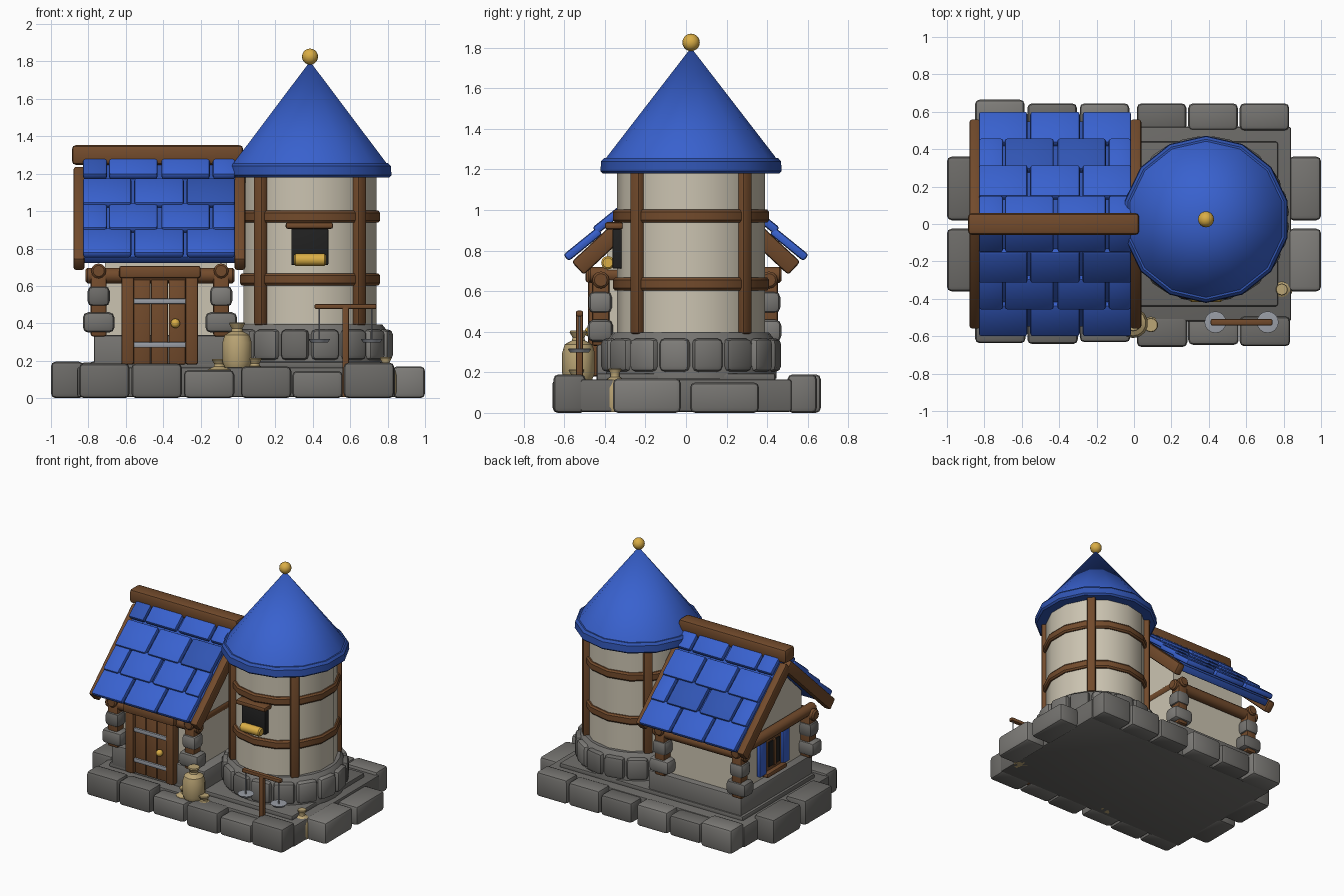
import bpy, bmesh, math, random
from mathutils import Vector, Matrix

if "Cube" in bpy.data.objects:
    bpy.data.objects.remove(bpy.data.objects["Cube"])
random.seed(4)

def mat(name, c):
    m = bpy.data.materials.new(name)
    m.diffuse_color = (*c, 1)
    m.use_nodes = True
    m.node_tree.nodes["Principled BSDF"].inputs["Base Color"].default_value = m.diffuse_color
    return m

WOOD = mat("wood", (0.17, 0.07, 0.025))
BLUE = mat("blue_tile", (0.04, 0.12, 0.62))
DEEP = mat("blue_dark", (0.03, 0.09, 0.45))
WALL = mat("plaster", (0.60, 0.55, 0.44))
GOLD = mat("gold", (0.70, 0.42, 0.06))
SACK = mat("sack", (0.50, 0.38, 0.18))
DARK = mat("dark", (0.015, 0.015, 0.015))
STEEL = mat("steel", (0.32, 0.34, 0.38))
STONES = [mat("stone_%d" % i, (g, g * .97, g * .91)) for i, g in enumerate((.15, .18, .21))]

def finish(name, bm, m):
    bmesh.ops.recalc_face_normals(bm, faces=bm.faces)
    me = bpy.data.meshes.new(name)
    bm.to_mesh(me)
    bm.free()
    ob = bpy.data.objects.new(name, me)
    bpy.context.collection.objects.link(ob)
    if m:
        me.materials.append(m)
    return ob

def block(name, c, size, m=None, bev=0.012, rot=(0, 0, 0)):
    """Bevelled box from centre and size."""
    bm = bmesh.new()
    bmesh.ops.create_cube(bm, size=1)
    bmesh.ops.scale(bm, vec=size, verts=bm.verts)
    if bev:
        bmesh.ops.bevel(bm, geom=bm.edges[:], offset=min(bev, min(size) * .45),
                        segments=2, profile=.5, affect='EDGES')
    ob = finish(name, bm, m)
    ob.location, ob.rotation_euler = c, rot
    return ob

def span(name, x, y, z, m=None, bev=0.012):
    """Bevelled box from its x, y and z ranges."""
    r = (x, y, z)
    return block(name, [(a + b) / 2 for a, b in r], [b - a for a, b in r], m, bev)

def lathe(name, c, profile, sides, m=None):
    """Solid of revolution about z; one vertex column points to +y."""
    bm = bmesh.new()
    rings = [[bm.verts.new((r * math.cos(math.pi / 2 + 2 * math.pi * i / sides),
                            r * math.sin(math.pi / 2 + 2 * math.pi * i / sides), z))
              for i in range(sides)] for r, z in profile]
    for a, b in zip(rings, rings[1:]):
        for i in range(sides):
            j = (i + 1) % sides
            bm.faces.new((a[i], a[j], b[j], b[i]))
    bmesh.ops.remove_doubles(bm, verts=bm.verts, dist=1e-5)
    ob = finish(name, bm, m)
    ob.location = c
    return ob

def rod(name, a, b, r, m, sides=12):
    a, b = Vector(a), Vector(b)
    h = (b - a).length
    e = r * .25
    ob = lathe(name, a, [(0, 0), (r - e, 0), (r, e), (r, h - e), (r - e, h), (0, h)], sides, m)
    ob.rotation_euler = (b - a).to_track_quat('Z', 'Y').to_euler()
    return ob

def ball(name, c, r, m):
    bm = bmesh.new()
    bmesh.ops.create_uvsphere(bm, u_segments=16, v_segments=10, radius=r)
    finish(name, bm, m).location = c

def stone(name, x, y, z, bev=.025):
    span(name, x, y, z, random.choice(STONES), bev)

# Foundation slabs and edging stones
span("foundation", (-.86, .84), (-.52, .52), (.005, .165), STONES[0])
span("upper_slab", (-.79, .77), (-.44, .44), (.15, .195), STONES[0])
for i, (x0, hf, hb) in enumerate(zip((-.85, -.57, -.29, .015, .29, .565),
                                     (.185, .185, .15, .17, .145, .19),
                                     (.19, .16, .17, .16, .18, .19))):
    stone("front_edge_stone", (x0, x0 + .27), (-random.uniform(.63, .66), -.495), (0, hf))
    stone("back_edge_stone", (x0, x0 + .265), (.5, .665 if i == 0 else .645), (0, hb))
for s, h in ((-1, .195), (1, .15)):
    for y in ((-.36, -.025), (.02, .36)):
        stone("side_edge_stone", sorted((s * .825, s * 1.0)), y, (0, h + (.02 if s > 0 and y[0] < 0 else 0)))

# House plinth and plaster body with gables
span("house_plinth", (-.77, .02), (-.44, .43), (.15, .337), STONES[1])
bm = bmesh.new()
f = bm.faces.new([bm.verts.new((-.71, y, z)) for y, z in
                  ((-.39, .33), (.38, .33), (.38, .84), (0, 1.2), (-.39, .83))])
ext = bmesh.ops.extrude_face_region(bm, geom=[f])
bmesh.ops.translate(bm, vec=(.65, 0, 0), verts=[v for v in ext['geom'] if isinstance(v, bmesh.types.BMVert)])
finish("house_walls", bm, WALL)

# Corner posts with stones, and wall plate beams
for x in (-.745, -.09):
    for y in (-.42, .41):
        block("corner_post", (x, y, .50), (.085, .085, .34), WOOD)
        stone("corner_stone", (x - .085, x + .085), (y - .065, y + .06), (.35, .46), .03)
        stone("corner_stone", (x - .06, x + .06), (y - .06, y + .055), (.49, .6), .03)
    rod("side_beam", (x, -.48, .68), (x, .47, .68), .04, WOOD)
for y in (-.42, .41):
    rod("wall_beam", (-.815, y, .655), (-.02, y, .655), .042, WOOD)

# Door
for i in range(3):
    block("door_plank", (-.513 + i * .094, -.43, .41), (.09, .05, .46), WOOD, .008)
for x in (-.59, -.247):
    block("door_post", (x, -.445, .43), (.068, .075, .5), WOOD)
block("door_lintel", (-.418, -.45, .675), (.435, .09, .065), WOOD)
for z in (.285, .518):
    block("door_hinge", (-.418, -.462, z), (.28, .02, .03), STEEL, .006)
ball("door_knob", (-.335, -.475, .4), .025, GOLD)

# Gable window with shutters
block("gable_window_frame", (-.72, 0, .51), (.05, .20, .27), WOOD)
block("gable_window_pane", (-.738, 0, .52), (.03, .13, .19), DARK, 0)
block("gable_window_bar", (-.752, 0, .52), (.02, .025, .2), WOOD, .004)
block("gable_window_sill", (-.745, 0, .38), (.07, .24, .035), WOOD)
for s in (-1, 1):
    block("shutter", (-.742, s * .14, .52), (.035, .085, .27), BLUE)

# House roof: sloped panels, rake beams and four staggered tile rows per side
A = math.radians(43)
def slope(s, t, top, x):
    """Point t down the slope of side s, on the line meeting y=0 at z=top."""
    return (x, s * t * math.cos(A), top - t * math.sin(A))

FULL = [(-.83, -.57), (-.555, -.29), (-.275, -.015)]
HALF = [(-.83, -.70), (-.69, -.43), (-.41, -.15), (-.135, -.015)]
for s in (-1, 1):
    block("roof_panel", slope(s, .365, 1.235, -.42), (.81, .73, .05), DEEP, .006, (-s * A, 0, 0))
    for x in (-.85, .01):
        block("rake_beam", slope(s, .365, 1.21, x), (.06, .73, .088), WOOD, .014, (-s * A, 0, 0))
    for row in range(4):
        for x0, x1 in (FULL if row % 2 else HALF):
            block("roof_tile", slope(s, .105 + row * .195 - .03 * (row == 0) + .005, 1.305, (x0 + x1) / 2),
                  (x1 - x0, .215, .042), DEEP if random.random() < .15 else BLUE, .014,
                  (-s * (A - math.radians(4)), 0, 0))
block("ridge_beam", (-.43, 0, 1.30), (.915, .115, .105), WOOD, .02)

# Tower: fourteen sides throughout
CX, CY = .385, .025
lathe("tower_footing", (CX, CY, 0), [(0, .17), (.42, .17), (.42, .34), (.405, .37), (.385, .395), (0, .395)], 28, STONES[1])
for i in range(16):
    a = 2 * math.pi * (i + .5) / 16
    block("footing_stone", (CX + .4 * math.cos(a), CY + .4 * math.sin(a), .285), (.085, .152, .165),
          random.choice(STONES), .028, (0, 0, a))
lathe("tower_wall", (CX, CY, 0), [(0, .38), (.365, .38), (.365, 1.2), (0, 1.2)], 14, WALL)
for z in (.635, .97):
    lathe("tower_band", (CX, CY, z), [(0, -.032), (.375, -.032), (.385, -.02), (.385, .02), (.375, .032), (0, .032)], 14, WOOD)
for k in range(4):
    a = math.pi / 4 + k * math.pi / 2
    block("tower_post", (CX + .372 * math.cos(a), CY + .372 * math.sin(a), .79), (.05, .062, .80), WOOD, .01, (0, 0, a))
lathe("tower_roof_rim", (CX, CY, 0), [(0, 1.18), (.435, 1.18), (.447, 1.192), (.443, 1.24), (.428, 1.257), (0, 1.257)], 14, DEEP)
lathe("tower_roof", (CX, CY, 0), [(0, 1.24), (.425, 1.24), (.415, 1.262), (0, 1.80)], 14, BLUE)
ball("finial", (CX, CY, 1.826), .043, GOLD)

# Tower window
span("tower_window", (.285, .483), (-.362, -.31), (.712, .905), DARK, .005)
span("tower_window_lintel", (.255, .508), (-.40, -.31), (.905, .94), WOOD)
rod("window_roll", (.30, -.385, .74), (.47, -.385, .74), .033, GOLD)

# Balance scales on a post
SX, SY = .575, -.525
block("scale_post", (SX, SY, .25), (.035, .035, .49), WOOD, .006)
block("scale_bar", (SX, SY, .49), (.33, .035, .028), WOOD, .008)
for s in (-1, 1):
    x = SX + s * .14
    rod("scale_cord", (x, SY, .31), (x, SY, .485), .005, STEEL, 6)
    lathe("scale_pan", (x, SY, .305), [(0, -.008), (.045, -.008), (.058, .01), (.05, .012), (0, .003)], 16, STEEL)

# Grain sacks
def sack(x, y, z, r, h):
    lathe("sack", (x, y, z), [(0, 0), (r * .85, 0), (r, h * .12), (r, h * .55), (r * .85, h * .72),
          (r * .4, h * .8), (r * .36, h * .86), (r * .55, h * .97), (r * .5, h), (0, h)], 14, SACK)

sack(-.005, -.53, .165, .08, .24)
sack(-.10, -.50, .005, .075, .205)
sack(.09, -.54, .005, .07, .21)
sack(.79, -.35, .005, .058, .215)

bpy.ops.object.select_all(action='SELECT')
bpy.context.view_layer.objects.active = bpy.context.selected_objects[0]
bpy.ops.object.shade_smooth_by_angle(angle=math.radians(35))
